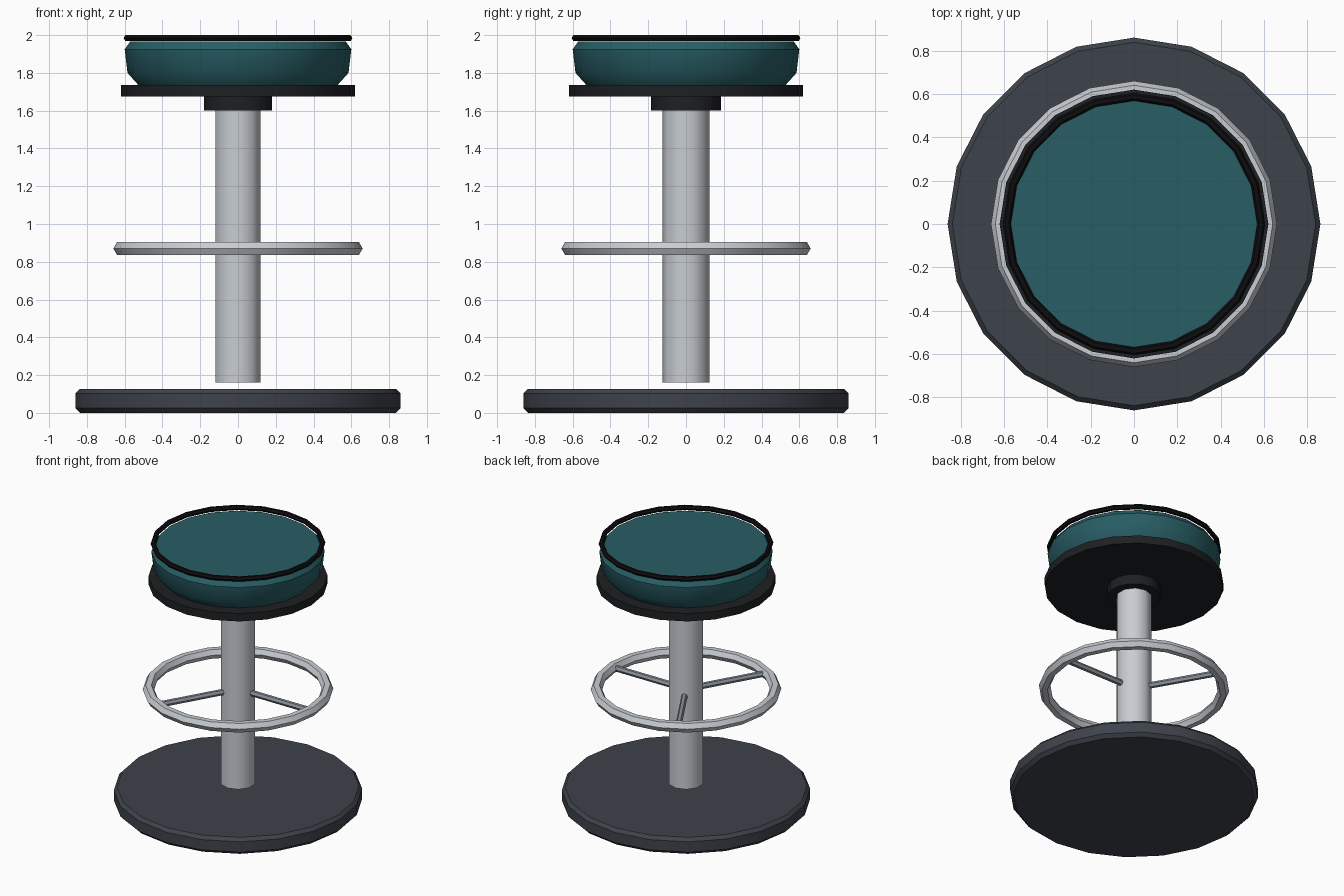
import bpy
import bmesh
from math import sin, cos, pi, radians
from mathutils import Matrix, Vector

if "Cube" in bpy.data.objects:
    bpy.data.objects.remove(bpy.data.objects["Cube"])


def material(name, rgb):
    m = bpy.data.materials.new(name)
    m.diffuse_color = (*rgb, 1)
    m.use_nodes = True
    m.node_tree.nodes["Principled BSDF"].inputs["Base Color"].default_value = m.diffuse_color
    return m


def finish(name, bm, mat, angle):
    bmesh.ops.recalc_face_normals(bm, faces=bm.faces[:])
    me = bpy.data.meshes.new(name)
    bm.to_mesh(me)
    bm.free()
    me.materials.append(mat)
    ob = bpy.data.objects.new(name, me)
    bpy.context.collection.objects.link(ob)
    bpy.ops.object.select_all(action='DESELECT')
    ob.select_set(True)
    bpy.context.view_layer.objects.active = ob
    bpy.ops.object.shade_smooth_by_angle(angle=radians(angle))
    return ob


def lathe(name, profile, sides, mat, angle=30, closed=False):
    """Turn (radius, z) points around z; cap the ends, or close the loop for a ring."""
    bm = bmesh.new()
    rings = []
    for r, z in profile:
        rings.append([bm.verts.new((r * cos(pi / 2 + 2 * pi * i / sides),
                                    r * sin(pi / 2 + 2 * pi * i / sides), z))
                      for i in range(sides)])
    pairs = list(zip(rings, rings[1:]))
    if closed:
        pairs.append((rings[-1], rings[0]))
    else:
        bm.faces.new(rings[0])
        bm.faces.new(rings[-1])
    for a, b in pairs:
        for i in range(sides):
            j = (i + 1) % sides
            bm.faces.new((a[i], a[j], b[j], b[i]))
    return finish(name, bm, mat, angle)


def hoop(name, radius, z, thick, mat):
    section = [(radius + thick * cos(k * pi / 3), z + thick * sin(k * pi / 3))
               for k in range(6)]
    return lathe(name, section, 20, mat, 30, closed=True)


slate = material("slate", (0.048, 0.055, 0.070))
steel = material("steel", (0.58, 0.61, 0.65))
dull_steel = material("dull_steel", (0.27, 0.30, 0.34))
black = material("black", (0.013, 0.014, 0.016))
trim_black = material("trim_black", (0.004, 0.004, 0.005))
teal = material("teal", (0.021, 0.112, 0.130))

# Floor base with chamfered rims
lathe("base", [(0.835, 0), (0.86, 0.025), (0.86, 0.103), (0.838, 0.127)], 20, slate)

# Column and the collar under the seat
lathe("column", [(0.124, 0.16), (0.124, 1.64)], 10, steel, 40)
lathe("collar", [(0.185, 1.60), (0.185, 1.69)], 14, black)

# Foot ring and its three spokes
hoop("foot_ring", 0.62, 0.87, 0.04, steel)
for n in range(3):
    bm = bmesh.new()
    bmesh.ops.create_cone(bm, cap_ends=True, segments=6, radius1=0.022,
                          radius2=0.022, depth=0.50)
    bm.transform(Matrix.Rotation(n * 2 * pi / 3, 4, 'Z')
                 @ Matrix.Translation(Vector((0.35, 0, 0.87)))
                 @ Matrix.Rotation(pi / 2, 4, 'Y'))
    finish(f"spoke_{n + 1}", bm, dull_steel, 30)

# Seat plate, cushion and piping
lathe("seat_plate", [(0.62, 1.675), (0.62, 1.735)], 20, black)
lathe("cushion", [(0.525, 1.733), (0.585, 1.80), (0.60, 1.925), (0.57, 1.967)],
      20, teal, 40)
hoop("seat_piping", 0.587, 1.984, 0.0185, trim_black)
